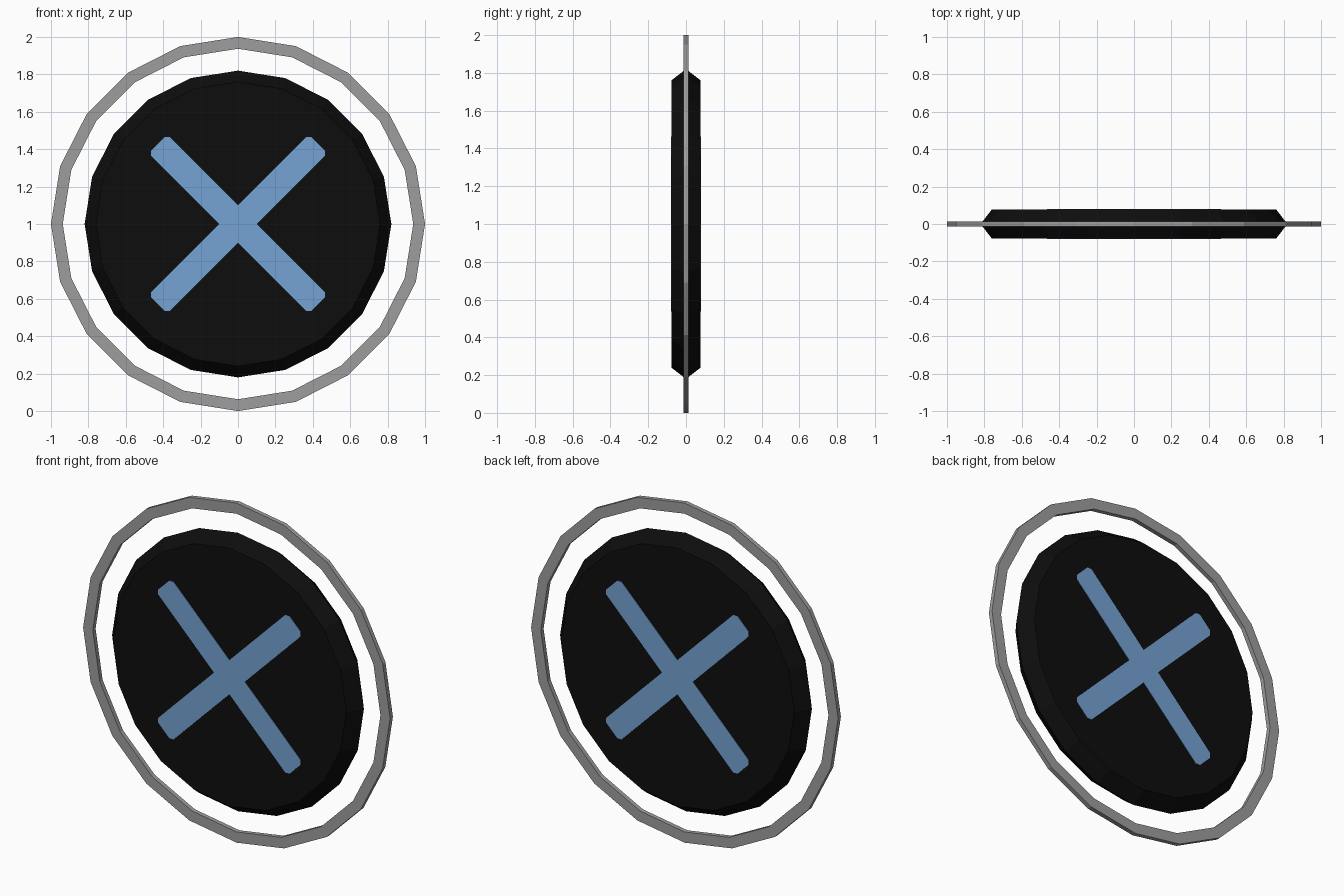
import bpy, bmesh, math

if "Cube" in bpy.data.objects:
    bpy.data.objects.remove(bpy.data.objects["Cube"])

def lin(c):
    c /= 255
    return c / 12.92 if c <= 0.04045 else ((c + 0.055) / 1.055) ** 2.4

def material(name, r, g, b):
    m = bpy.data.materials.new(name)
    m.diffuse_color = (lin(r), lin(g), lin(b), 1)
    m.use_nodes = True
    m.node_tree.nodes["Principled BSDF"].inputs["Base Color"].default_value = m.diffuse_color
    return m

grey = material("ring grey", 158, 158, 158)
black = material("disc black", 13, 13, 13)
blue = material("cross blue", 118, 163, 212)
SIDES, CENTRE = 20, 1.0

def finish(name, bm, mat):
    bmesh.ops.recalc_face_normals(bm, faces=bm.faces)
    me = bpy.data.meshes.new(name)
    bm.to_mesh(me)
    bm.free()
    me.materials.append(mat)
    ob = bpy.data.objects.new(name, me)
    ob.location.z = CENTRE
    bpy.context.collection.objects.link(ob)
    return ob

def lathe(name, profile, mat, closed):
    """Spin (radius, y) points about the y axis; cap the ends if not closed."""
    bm = bmesh.new()
    loops = []
    for r, y in profile:
        loops.append([bm.verts.new((r * math.sin(2 * math.pi * i / SIDES), y,
                                    r * math.cos(2 * math.pi * i / SIDES)))
                      for i in range(SIDES)])
    n = len(loops)
    for k in range(n if closed else n - 1):
        a, b = loops[k], loops[(k + 1) % n]
        for i in range(SIDES):
            j = (i + 1) % SIDES
            bm.faces.new((a[i], a[j], b[j], b[i]))
    if not closed:
        bm.faces.new(loops[0])
        bm.faces.new(loops[-1])
    return finish(name, bm, mat)

# Thin outer ring
t = 0.013
lathe("outer_ring", [(1, -t), (1, t), (0.937, t), (0.937, -t)], grey, True)

# Disc with a bevelled rim
lathe("disc", [(0.76, -0.078), (0.82, 0), (0.76, 0.078)], black, False)

# Diagonal cross outline: one arm with clipped corners, turned four times
W, L, C = 0.071, 0.605, 0.02
arm = [(W, W), (L - C, W), (L, W - C), (L, C - W), (L - C, -W)]

def cross(name, y0, y1):
    bm = bmesh.new()
    verts = []
    for q in range(4):
        a = math.pi / 4 - q * math.pi / 2
        for u, v in arm:
            verts.append(bm.verts.new((u * math.cos(a) - v * math.sin(a), y0,
                                       u * math.sin(a) + v * math.cos(a))))
    face = bm.faces.new(verts)
    ext = bmesh.ops.extrude_face_region(bm, geom=[face], use_keep_orig=True)
    for g in ext["geom"]:
        if isinstance(g, bmesh.types.BMVert):
            g.co.y = y1
    return finish(name, bm, blue)

# Painted crosses as very thin plates on both faces
cross("front_cross", -0.077, -0.080)
cross("back_cross", 0.077, 0.080)
